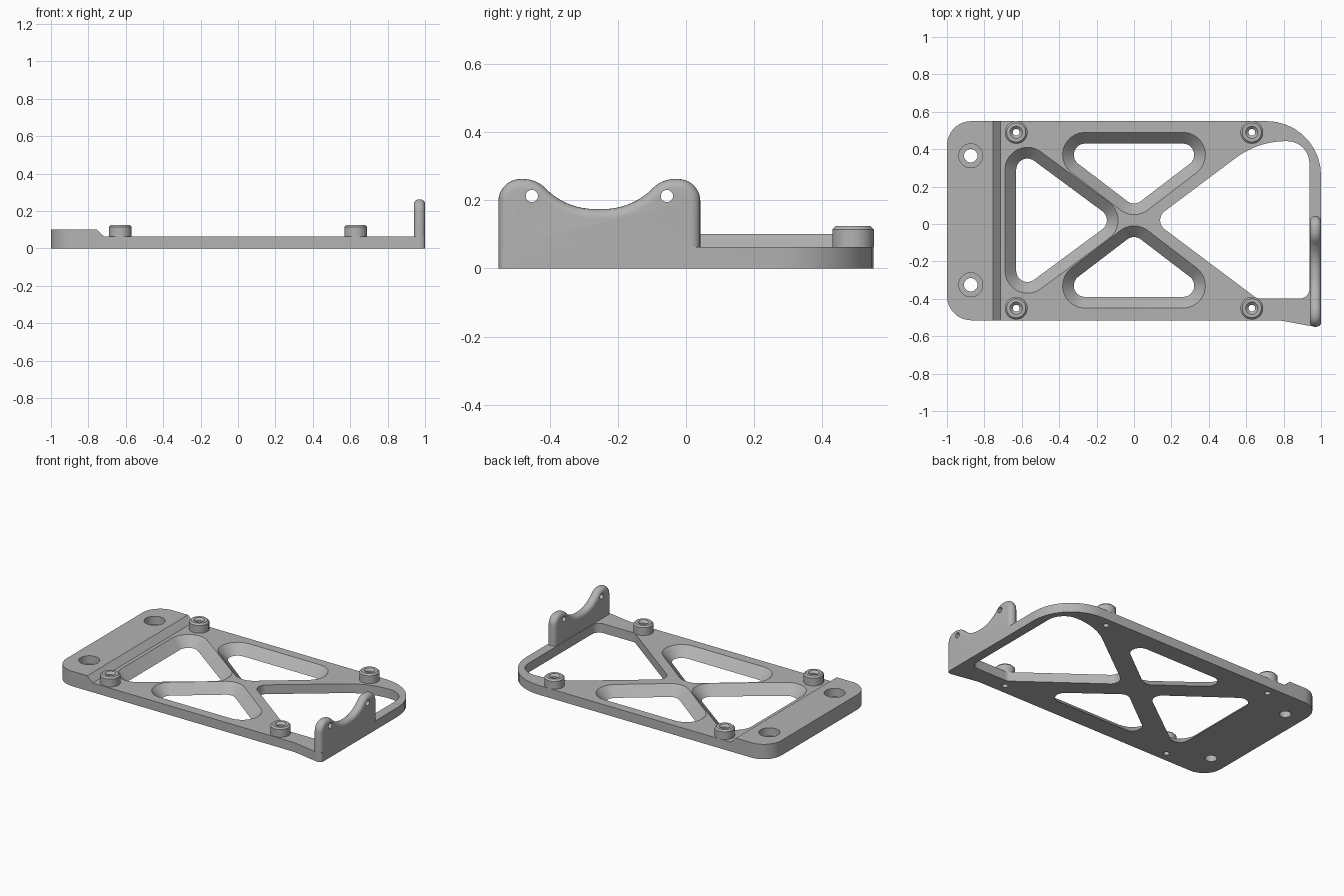
import bpy, bmesh
from math import sin, cos, pi, atan2
from mathutils import Vector

cube = bpy.data.objects.get("Cube")
if cube:
    bpy.data.objects.remove(cube)

grey = bpy.data.materials.new("plain grey")
grey.use_nodes = True
grey.diffuse_color = (0.45, 0.45, 0.45, 1)
grey.node_tree.nodes["Principled BSDF"].inputs["Base Color"].default_value = (0.45, 0.45, 0.45, 1)


def fillet(corners, steps=9):
    """Polygon with each (x, y, radius) corner rounded."""
    out = []
    for i, (x, y, r) in enumerate(corners):
        p = Vector((x, y))
        a = (Vector(corners[i - 1][:2]) - p).normalized()
        b = (Vector(corners[(i + 1) % len(corners)][:2]) - p).normalized()
        if r == 0:
            out.append(p)
            continue
        half = a.angle(b) / 2
        centre = p + (a + b).normalized() * r / sin(half)
        reach = r * cos(half) / sin(half)
        start, end = p + a * reach - centre, p + b * reach - centre
        a0 = atan2(start.y, start.x)
        turn = (atan2(end.y, end.x) - a0 + pi) % (2 * pi) - pi
        for k in range(steps + 1):
            t = a0 + turn * k / steps
            out.append(centre + Vector((cos(t), sin(t))) * r)
    return out


def pill(centres, r, steps=10):
    """Outline at distance r around a counter-clockwise polygon."""
    out, n = [], len(centres)
    for i in range(n):
        p = Vector(centres[i])
        d0, d1 = p - Vector(centres[i - 1]), Vector(centres[(i + 1) % n]) - p
        a0 = atan2(d0.y, d0.x) - pi / 2
        turn = (atan2(d1.y, d1.x) - pi / 2 - a0) % (2 * pi)
        for k in range(steps + 1):
            t = a0 + turn * k / steps
            out.append(p + Vector((cos(t), sin(t))) * r)
    return out


def circle(x, y, r, n=40):
    return [(x + r * cos(2 * pi * k / n), y + r * sin(2 * pi * k / n)) for k in range(n)]


def level(pts, z):
    return [(p[0], p[1], z) for p in pts]


def across_x(pts, x):
    return [(x, p[0], p[1]) for p in pts]


def loft(name, rings, closed=False):
    """Skin between rings; cap the ends, or join last to first if closed."""
    bm = bmesh.new()
    loops = [[bm.verts.new(p) for p in ring] for ring in rings]
    n = len(loops[0])
    pairs = list(zip(loops, loops[1:]))
    if closed:
        pairs.append((loops[-1], loops[0]))
    else:
        bm.faces.new(loops[0])
        bm.faces.new(loops[-1])
    for lo, hi in pairs:
        for k in range(n):
            j = (k + 1) % n
            bm.faces.new((lo[k], lo[j], hi[j], hi[k]))
    bmesh.ops.recalc_face_normals(bm, faces=bm.faces)
    mesh = bpy.data.meshes.new(name)
    bm.to_mesh(mesh)
    bm.free()
    mesh.materials.append(grey)
    obj = bpy.data.objects.new(name, mesh)
    bpy.context.collection.objects.link(obj)
    return obj


def combine(target, tool, operation="DIFFERENCE"):
    mod = target.modifiers.new("boolean", "BOOLEAN")
    mod.operation, mod.solver, mod.object = operation, "EXACT", tool
    bpy.context.view_layer.objects.active = target
    bpy.ops.object.modifier_apply(modifier=mod.name)
    bpy.data.objects.remove(tool)


def smooth(obj):
    bpy.ops.object.select_all(action="DESELECT")
    obj.select_set(True)
    bpy.context.view_layer.objects.active = obj
    bpy.ops.object.shade_smooth_by_angle(angle=pi / 6)


DECK, BLOCK, MID = 0.062, 0.1, 0.02

# Plate outline, left at block height
outline = fillet([(-1, -0.515, 0.13), (0.78, -0.515, 0.3), (0.94, -0.545, 0.1),
                  (1, -0.55, 0.02), (1, 0.55, 0.29), (-1, 0.55, 0.13)])
plate = loft("base_plate", [level(outline, 0), level(outline, BLOCK)])

# Step down from the end block to the deck, with a sloped face
step = [(-0.715, DECK), (2, DECK), (2, 0.2), (-0.86, 0.2)]
combine(plate, loft("step_cutter", [[(x, y, z) for x, z in step] for y in (-1, 1)]))

# Three openings with sloping walls
side_window = [(-0.262, 0.35), (0, 0.15), (0.262, 0.35)]
windows = [
    [(-0.57, 0.27), (-0.57, -0.27), (-0.205, 0)],
    side_window,
    [(-x, -y) for x, y in side_window],
]
for centres in windows:
    centres = [(x, y + MID) for x, y in centres]
    rings = [level(pill(centres, 0.06 + z * 0.06 / DECK), z) for z in (-0.01, 0.08)]
    combine(plate, loft("window_cutter", rings))

# Straight-walled opening beside the bracket
opening = fillet([(0.1, MID, 0.06), (0.657, -0.398, 0.05), (0.938, -0.398, 0.05),
                  (0.938, 0.443, 0.12), (0.664, 0.443, 0.45)])
combine(plate, loft("opening_cutter", [level(opening, -0.1), level(opening, 0.2)]))

# Counterbored holes in the end block
for s in (-1, 1):
    rings = [level(circle(-0.873, MID + s * 0.345, r), z) for r, z in
             ((0.036, -0.01), (0.036, 0.045), (0.064, 0.045), (0.064, 0.2))]
    combine(plate, loft("bolt_cutter", rings))

# Upright bracket with two lugs, a dip and rounded edges
profile = fillet([(-0.55, 0, 0), (0.042, 0, 0), (0.042, 0.262, 0.065), (-0.07, 0.262, 0.09),
                  (-0.16, 0.174, 0.2), (-0.35, 0.174, 0.2), (-0.44, 0.262, 0.09),
                  (-0.55, 0.262, 0.065)])
bracket = loft("bracket", [across_x(profile, 0.94), across_x(profile, 1)])
bm = bmesh.new()
bm.from_mesh(bracket.data)
rim = [e for e in bm.edges if abs(e.verts[0].co.x - e.verts[1].co.x) < 0.001
       and max(v.co.z for v in e.verts) > 0.001]
bmesh.ops.bevel(bm, geom=rim, offset=0.027, segments=5, profile=0.5, affect="EDGES")
bm.to_mesh(bracket.data)
bm.free()
for y in (-0.452, -0.056):
    hole = circle(y, 0.212, 0.018, 24)
    combine(bracket, loft("pin_cutter", [across_x(hole, 0.8), across_x(hole, 1.2)]))
combine(plate, bracket, "UNION")

# Four hollow standoffs with through holes
for sx, side in ((-1, "right"), (1, "left")):
    for sy, end in ((-1, "front"), (1, "back")):
        x, y = sx * 0.63, MID + sy * 0.47
        bore = circle(x, y, 0.018)
        combine(plate, loft("bore_cutter", [level(bore, -0.1), level(bore, 0.2)]))
        rings = [level(circle(x, y, r), z) for r, z in
                 ((0.018, DECK), (0.061, DECK), (0.061, 0.114), (0.051, 0.124),
                  (0.033, 0.124), (0.018, 0.11))]
        smooth(loft(f"{end}_{side}_standoff", rings, closed=True))

smooth(plate)
